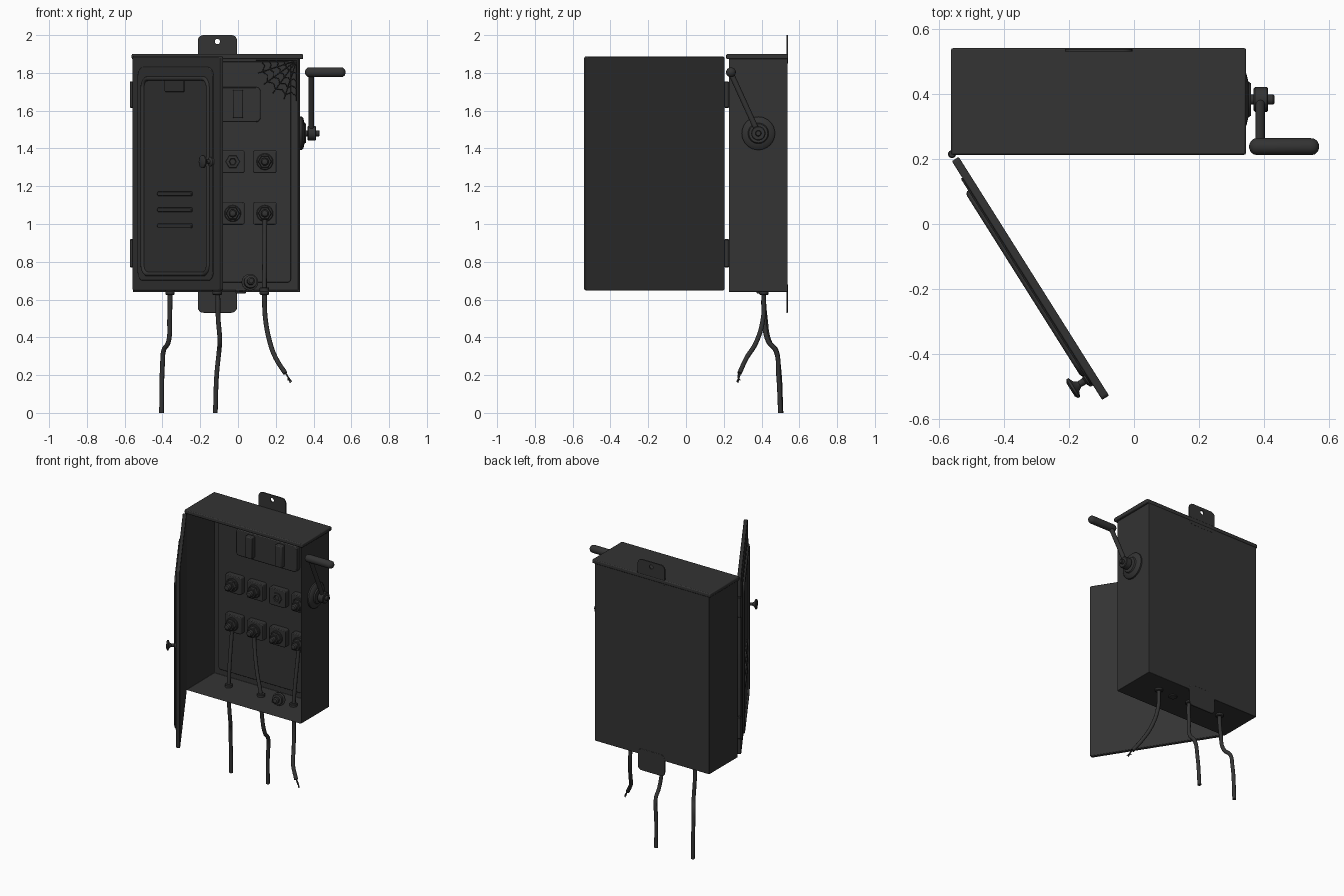
import bpy, bmesh, math
from mathutils import Vector, Matrix

if "Cube" in bpy.data.objects:
    bpy.data.objects.remove(bpy.data.objects["Cube"])

mat = bpy.data.materials.new("charcoal_iron")
mat.diffuse_color = (0.033, 0.033, 0.033, 1)
mat.use_nodes = True
mat.node_tree.nodes["Principled BSDF"].inputs["Base Color"].default_value = mat.diffuse_color


def finish(name, bm, bevel=0.0, M=None):
    bmesh.ops.recalc_face_normals(bm, faces=bm.faces)
    me = bpy.data.meshes.new(name)
    bm.to_mesh(me)
    bm.free()
    ob = bpy.data.objects.new(name, me)
    bpy.context.collection.objects.link(ob)
    me.materials.append(mat)
    if M is not None:
        ob.matrix_world = M
    if bevel:
        b = ob.modifiers.new("bevel", 'BEVEL')
        b.width, b.segments, b.limit_method = bevel, 2, 'ANGLE'
    bpy.ops.object.select_all(action='DESELECT')
    ob.select_set(True)
    bpy.context.view_layer.objects.active = ob
    bpy.ops.object.shade_smooth_by_angle(angle=math.radians(35))
    return ob


def box(name, lo, hi, bevel=0.003, M=None):
    bm = bmesh.new()
    lo, hi = Vector(lo), Vector(hi)
    bmesh.ops.create_cube(bm, size=1, matrix=Matrix.Translation((lo + hi) / 2) @ Matrix.Diagonal((*(hi - lo), 1)))
    return finish(name, bm, bevel, M)


def outline(x0, x1, z0, z1, r, n=5):
    """Rounded rectangle in the xz plane."""
    pts = []
    for i, (cx, cz) in enumerate([(x1 - r, z1 - r), (x0 + r, z1 - r), (x0 + r, z0 + r), (x1 - r, z0 + r)]):
        for k in range(n + 1):
            a = math.pi / 2 * (i + k / n)
            pts.append((cx + r * math.cos(a), cz + r * math.sin(a)))
    return pts


def plate(name, x0, x1, z0, z1, r, y0, y1, bevel=0.003, M=None):
    bm = bmesh.new()
    f = bm.faces.new([bm.verts.new((x, y0, z)) for x, z in outline(x0, x1, z0, z1, r)])
    ext = bmesh.ops.extrude_face_region(bm, geom=[f], use_keep_orig=True)
    bmesh.ops.translate(bm, vec=(0, y1 - y0, 0), verts=[v for v in ext['geom'] if isinstance(v, bmesh.types.BMVert)])
    return finish(name, bm, bevel, M)


def lathe(name, profile, origin, axis, seg=24, M=None):
    """Revolve (radius, distance) points around an axis."""
    bm = bmesh.new()
    rot = Vector((0, 0, 1)).rotation_difference(Vector(axis)).to_matrix()
    rings = [[bm.verts.new(rot @ Vector((r * math.cos(2 * math.pi * k / seg), r * math.sin(2 * math.pi * k / seg), t))
                           + Vector(origin)) for k in range(seg)] for r, t in profile]
    for a, b in zip(rings, rings[1:]):
        for k in range(seg):
            bm.faces.new((a[k], a[(k + 1) % seg], b[(k + 1) % seg], b[k]))
    bm.faces.new(rings[0])
    bm.faces.new(rings[-1])
    return finish(name, bm, 0, M)


def rod(name, p0, p1, r, seg=20, M=None):
    d = Vector(p1) - Vector(p0)
    c = min(0.004, r * 0.3, d.length * 0.3)
    return lathe(name, [(r - c, 0), (r, c), (r, d.length - c), (r - c, d.length)], p0, d.normalized(), seg, M)


def tube(name, paths, r, smooth=True, cyclic=False, M=None):
    cu = bpy.data.curves.new(name, 'CURVE')
    cu.dimensions, cu.bevel_depth, cu.bevel_resolution, cu.use_fill_caps = '3D', r, 3, True
    cu.resolution_u = 8
    for pts in paths:
        sp = cu.splines.new('BEZIER')
        sp.bezier_points.add(len(pts) - 1)
        for bp, p in zip(sp.bezier_points, pts):
            bp.co = p
            bp.handle_left_type = bp.handle_right_type = 'AUTO' if smooth else 'VECTOR'
        sp.use_cyclic_u = cyclic
    cu.materials.append(mat)
    ob = bpy.data.objects.new(name, cu)
    bpy.context.collection.objects.link(ob)
    if M is not None:
        ob.matrix_world = M
    bpy.ops.object.select_all(action='DESELECT')
    ob.select_set(True)
    bpy.context.view_layer.objects.active = ob
    bpy.ops.object.convert(target='MESH')
    return ob


# Cabinet shell, open at the front
L, R, F, B, Z0, Z1 = -0.556, 0.328, 0.225, 0.538, 0.64, 1.885
bm = bmesh.new()
bmesh.ops.create_cube(bm, size=1, matrix=Matrix.Translation(((L + R) / 2, (F + B) / 2, (Z0 + Z1) / 2))
                      @ Matrix.Diagonal((R - L, B - F, Z1 - Z0, 1)))
bm.normal_update()
front = [f for f in bm.faces if f.normal.y < -0.9]
bmesh.ops.inset_region(bm, faces=front, thickness=0.014)
bmesh.ops.translate(bm, vec=(0, B - F - 0.018, 0), verts=front[0].verts)
finish("cabinet_shell", bm, 0.003)
box("cabinet_lid", (-0.563, 0.213, 1.873), (0.345, 0.541, 1.9), 0.006)

# Wall mounting tabs
top_tab = plate("top_mounting_tab", -0.213, -0.005, 1.85, 2.0, 0.03, 0.531, 0.539, 0)
plate("bottom_mounting_tab", -0.213, -0.005, 0.53, 0.68, 0.03, 0.531, 0.539, 0.002)
cutter = rod("hole_cutter", (-0.109, 0.5, 1.966), (-0.109, 0.56, 1.966), 0.014)
cutter.hide_render = True
cutter.hide_viewport = True
cut = top_tab.modifiers.new("hole", 'BOOLEAN')
cut.object, cut.solver = cutter, 'EXACT'

# Inner back plate and fuse holder
plate("inner_back_plate", -0.51, 0.28, 0.69, 1.86, 0.02, 0.51, 0.525)
plate("fuse_holder", -0.35, 0.12, 1.54, 1.725, 0.025, 0.475, 0.515, 0.006)
for i, x in enumerate((-0.23, 0.0)):
    box(f"fuse_bar_{i}", (x - 0.027, 0.44, 1.56), (x + 0.027, 0.48, 1.71), 0.006)

# Terminal blocks, one of them with its bolt missing
cols = (-0.37, -0.2, -0.028, 0.142)
for j, z in enumerate((1.33, 1.056)):
    for i, x in enumerate(cols):
        tag = f"{j}_{i}"
        plate("terminal_block_" + tag, x - 0.063, x + 0.063, z - 0.06, z + 0.06, 0.012, 0.47, 0.515, 0.005)
        if (j, i) == (0, 2):
            lathe("empty_socket", [(0.038, 0), (0.036, 0.008), (0.02, 0.01), (0.016, 0.002)], (x, 0.471, z), (0, -1, 0), 6)
            continue
        rod("terminal_washer_" + tag, (x, 0.472, z), (x, 0.458, z), 0.044)
        rod("terminal_nut_" + tag, (x, 0.46, z), (x, 0.43, z), 0.036, 6)
        lathe("terminal_post_" + tag, [(0.021, 0), (0.021, 0.022), (0.015, 0.03), (0.004, 0.033)], (x, 0.432, z), (0, -1, 0), 16)

# Fallen bolt on the cabinet floor
lathe("fallen_bolt", [(0.04, 0), (0.044, 0.006), (0.044, 0.012), (0.034, 0.016), (0.034, 0.038), (0.02, 0.04),
                      (0.02, 0.06), (0.012, 0.066)], (0.062, 0.37, 0.69), (0.12, -0.95, 0.15), 20)

# Wires running out of the floor, and their glands
ends = {
    0: (-0.36, [(-0.362, 0.42, 0.5), (-0.37, 0.445, 0.37), (-0.392, 0.475, 0.335), (-0.4, 0.49, 0.25), (-0.405, 0.503, 0.0)]),
    1: (-0.11, [(-0.105, 0.415, 0.5), (-0.096, 0.435, 0.38), (-0.1, 0.475, 0.33), (-0.113, 0.49, 0.2), (-0.12, 0.5, 0.0)]),
    3: (0.14, [(0.145, 0.408, 0.5), (0.17, 0.37, 0.37), (0.2, 0.32, 0.29), (0.25, 0.283, 0.21)]),
}
for i, (ex, tail) in ends.items():
    x = cols[i]
    tube(f"wire_{i}", [[(x, 0.465, 1.03), (x * 0.9 + ex * 0.1, 0.455, 0.96), (x * 0.5 + ex * 0.5, 0.43, 0.8), (ex, 0.412, 0.64)] + tail], 0.0125)
    rod(f"wire_gland_{i}", (ex, 0.412, 0.625), (ex, 0.412, 0.665), 0.025)
tube("frayed_strands", [[(0.248, 0.285, 0.215), (0.265, 0.28 + d * 0.4, 0.19), (0.277 + d, 0.275 - d, 0.16 + abs(d))]
                        for d in (-0.012, 0.0, 0.006)], 0.0035)
rod("floor_knockout", (0.015, 0.4, 0.632), (0.015, 0.4, 0.65), 0.028)

# Cobweb in the upper right inner corner
def web(a, r):
    return (0.31 - r * math.cos(a), 0.495, 1.865 - r * math.sin(a))
rays = [math.pi / 2 * k / 5 for k in range(6)]
lines = [[web(a, 0), web(a, 0.215)] for a in rays]
for r in (0.07, 0.11, 0.15, 0.19):
    for a, b in zip(rays, rays[1:]):
        lines.append([web(a, r), web((a + b) / 2, r * 0.9), web(b, r)])
tube("cobweb", lines, 0.0025, smooth=False)

# Side crank
cy, cz = 0.383, 1.48
lathe("crank_flange", [(0.088, 0), (0.088, 0.012), (0.08, 0.02), (0.055, 0.026), (0.05, 0.034)], (0.326, cy, cz), (1, 0, 0), 32)
rod("crank_shaft", (0.33, cy, cz), (0.432, cy, cz), 0.016)
rod("crank_hub", (0.368, cy, cz), (0.413, cy, cz), 0.038)
rod("crank_arm", (0.389, cy, cz), (0.389, 0.237, 1.8), 0.0145, 12)
lathe("crank_handle", [(0.004, 0), (0.016, 0.005), (0.024, 0.014), (0.026, 0.026), (0.026, 0.19), (0.024, 0.202),
                       (0.016, 0.211), (0.004, 0.216)], (0.354, 0.238, 1.803), (1, 0, 0))

# Hinges
for i, (a, b) in enumerate(((0.77, 0.92), (1.615, 1.755))):
    rod(f"hinge_pin_{i}", (-0.56, 0.215, a), (-0.56, 0.215, b), 0.0125, 16)

# Door, built closed and then swung open
D = Matrix.Translation((-0.55, 0.2, 0)) @ Matrix.Rotation(math.radians(-57.8), 4, 'Z')
plate("door", 0.0, 0.868, 0.648, 1.887, 0.012, -0.0125, 0.0125, 0.004, D)
plate("door_raised_panel", 0.06, 0.81, 0.7, 1.83, 0.05, -0.018, -0.01, 0.004, D)
tube("door_panel_rim", [[(x, -0.018, z) for x, z in outline(0.115, 0.765, 0.735, 1.77, 0.05)]], 0.012, False, True, D)
plate("door_label_plate", 0.34, 0.53, 1.7, 1.768, 0.008, -0.024, -0.015, 0.002, D)
for i, z in enumerate((0.99, 1.075, 1.16)):
    plate(f"door_vent_{i}", 0.27, 0.61, z - 0.012, z + 0.012, 0.011, -0.027, -0.015, 0.003, D)
lathe("door_knob", [(0.026, 0), (0.024, 0.01), (0.011, 0.016), (0.01, 0.034), (0.018, 0.046), (0.034, 0.053),
                    (0.034, 0.06), (0.024, 0.066)], (0.79, -0.012, 1.33), (0, -1, 0), 24, D)
